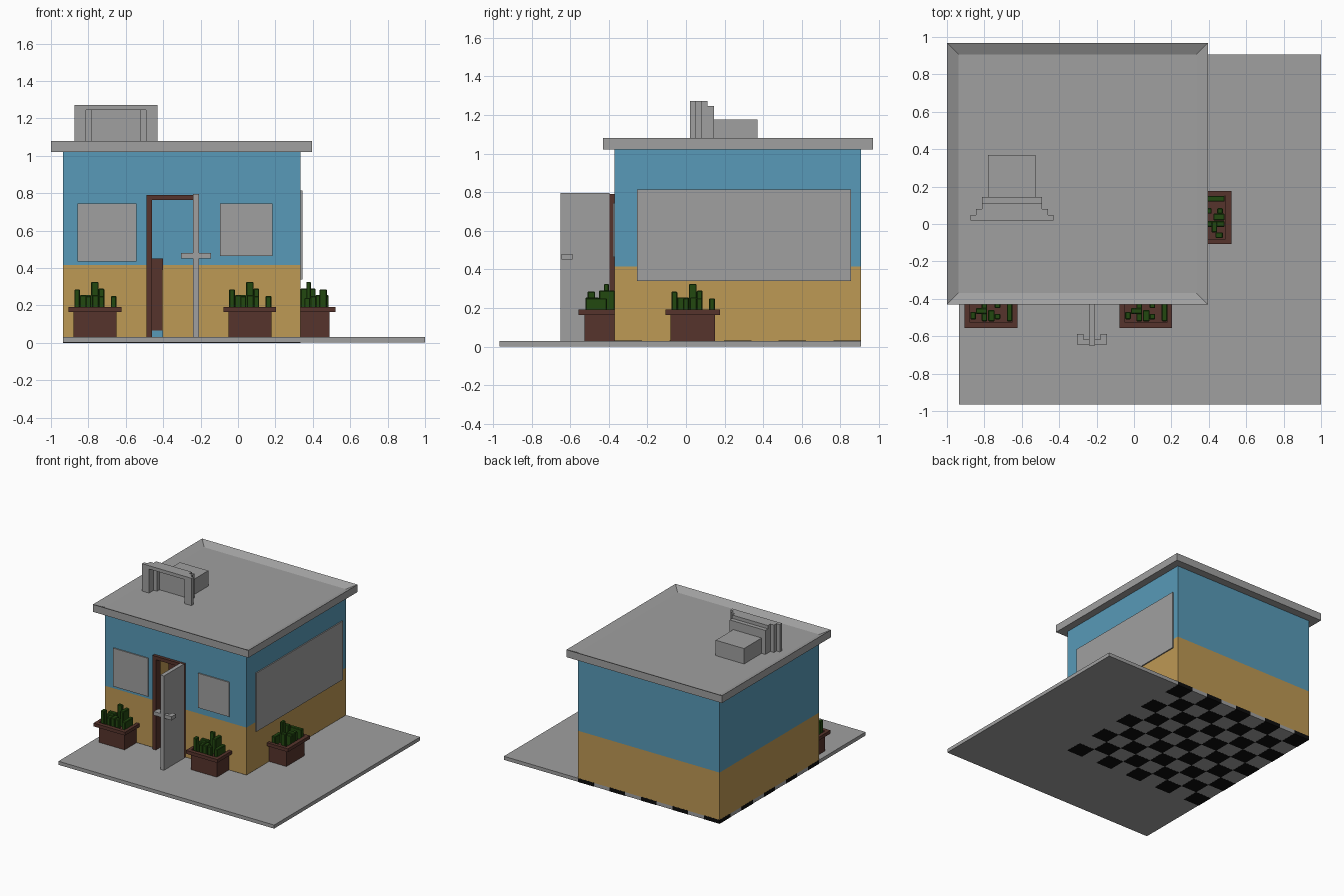
import bpy
import bmesh
from math import radians
from mathutils import Vector

cube = bpy.data.objects.get("Cube")
if cube:
    bpy.data.objects.remove(cube, do_unlink=True)


def material(name, *rgb):
    mat = bpy.data.materials.new(name)
    mat.use_nodes = True
    mat.diffuse_color = (*rgb, 1)
    mat.node_tree.nodes["Principled BSDF"].inputs["Base Color"].default_value = (*rgb, 1)
    return mat


GREY = material("concrete grey", .352, .352, .352)
BLUE = material("wall blue", .098, .323, .479)
TAN = material("wall tan", .515, .319, .089)
BROWN = material("wood brown", .093, .034, .025)
GREEN = material("plant green", .016, .065, .005)
BLACK = material("tile black", .004, .004, .004)


def finish(bm, name, mat, location=(0, 0, 0), turn=0):
    bmesh.ops.recalc_face_normals(bm, faces=bm.faces)
    mesh = bpy.data.meshes.new(name)
    bm.to_mesh(mesh)
    bm.free()
    mesh.materials.append(mat)
    obj = bpy.data.objects.new(name, mesh)
    obj.location = location
    obj.rotation_euler.z = radians(turn)
    bpy.context.collection.objects.link(obj)
    return obj


def add_box(bm, x, y, z):
    """Add a box spanning the given (low, high) ranges."""
    spans = (x, y, z)
    verts = bmesh.ops.create_cube(bm, size=1)["verts"]
    for v in verts:
        v.co = Vector([hi if c > 0 else lo for c, (lo, hi) in zip(v.co, spans)])
    return verts


def boxes(name, mat, *parts, location=(0, 0, 0), turn=0):
    bm = bmesh.new()
    for part in parts:
        add_box(bm, *part)
    return finish(bm, name, mat, location, turn)


# Main dimensions
LEFT, RIGHT = -.935, .335
FRONT, BACK = -.37, .905
FLOOR, SPLIT, TOP = .03, .415, 1.02
THICK = .03
DOOR_L, DOOR_R, DOOR_TOP = -.475, -.225, .775

# Ground slab and checkered floor
boxes("ground_slab", GREY, ((LEFT, 1), (-.965, BACK), (.001, FLOOR)))
COUNT = 9
step_x, step_y = (RIGHT - LEFT) / COUNT, (BACK - FRONT) / COUNT
tiles = []
for i in range(COUNT):
    for j in range(COUNT):
        if (i + j) % 2 == 0:
            x, y = LEFT + i * step_x, FRONT + j * step_y
            edge_x = .001 if i == 0 else 0
            edge_y = .001 if j == COUNT - 1 else 0
            tiles.append(((x - edge_x, x + step_x), (y, y + step_y + edge_y),
                          (0, FLOOR + .001)))
boxes("floor_tiles", BLACK, *tiles)

# Walls in two colour bands, with a doorway in the front
for band, mat, low, high in (("lower", TAN, FLOOR, SPLIT), ("upper", BLUE, SPLIT, TOP)):
    z = (low, high)
    front = (FRONT, FRONT + THICK)
    sides = (FRONT + THICK, BACK - THICK)
    parts = [((LEFT, RIGHT), (BACK - THICK, BACK), z),
             ((LEFT, LEFT + THICK), sides, z),
             ((RIGHT - THICK, RIGHT), sides, z),
             ((LEFT, DOOR_L), front, z),
             ((DOOR_R, RIGHT), front, z)]
    if band == "upper":
        parts.append(((DOOR_L, DOOR_R), front, (DOOR_TOP, TOP)))
    boxes(band + "_walls", mat, *parts)

# Roof tray with raised rim
bm = bmesh.new()
verts = add_box(bm, (-1, .395), (-.43, .968), (TOP, TOP + .06))
top = max(bm.faces, key=lambda f: f.calc_center_median().z)
bmesh.ops.inset_region(bm, faces=[top], thickness=.062, use_even_offset=True)
bmesh.ops.translate(bm, verts=list(top.verts), vec=(0, 0, -.03))
finish(bm, "roof", GREY)


def frame(name, width, height, location, turn=0, border=.03):
    """Bevelled rectangular frame standing on the wall plane, facing -y."""
    bm = bmesh.new()
    w, h = width / 2, height / 2
    face = bm.faces.new([bm.verts.new(p) for p in
                         ((-w, 0, -h), (w, 0, -h), (w, 0, h), (-w, 0, h))])
    bmesh.ops.inset_region(bm, faces=[face], thickness=border, use_even_offset=True)
    bmesh.ops.delete(bm, geom=[face], context="FACES_ONLY")
    obj = finish(bm, name, BROWN, location, turn)
    solid = obj.modifiers.new("depth", "SOLIDIFY")
    solid.thickness = THICK
    solid.offset = 0
    bevel = obj.modifiers.new("soft edges", "BEVEL")
    bevel.width = .006
    bevel.segments = 1


def window(name, width, height, location, turn=0):
    frame(name + "_frame", width, height, location, turn)
    w, h = width / 2 - .015, height / 2 - .015
    boxes(name + "_pane", GREY, ((-w, w), (.006, .016), (-h, h)),
          location=location, turn=turn)


out = THICK / 2
window("front_right_window", .345, .34, (-.7, FRONT - out, .59))
window("front_left_window", .31, .31, (.045, FRONT - out, .605))
window("side_window", 1.14, .505, (RIGHT + out, .3, .577), turn=90)

# Door frame: two jambs and a lintel
deep = (FRONT - .025, FRONT + THICK + .005)
boxes("door_frame", BROWN,
      ((-.49, -.46), deep, (FLOOR, .79)),
      ((-.24, -.21), deep, (FLOOR, .79)),
      ((-.46, -.24), deep, (.762, .79)))

# Open door with a hooked handle on both sides
boxes("door", GREY, ((-.241, -.209), (-.65, FRONT - .026), (FLOOR, .795)))
handle = []
for s in (-1, 1):
    for inner, outer, y in ((.015, .08, (-.645, -.617)), (.045, .08, (-.617, -.588))):
        handle.append((tuple(sorted((s * inner, s * outer))), y, (.45, .48)))
boxes("door_handle", GREY, *handle, location=(-.225, 0, 0))

# Counter inside the doorway
counter_y = (.25, .45)
boxes("counter", BROWN, ((-.8, -.405), counter_y, (.065, .39)),
      ((-.8, -.4), counter_y, (.39, .45)))
boxes("counter_base", BLUE, ((-.8, -.4), counter_y, (FLOOR, .065)))


def planter(name, location, turn=0):
    """Trough against the wall, with blocky succulents; outward is -y."""
    w, rim = .115, .141
    boxes(name + "_box", BROWN,
          ((-w, w), (-.155, 0), (FLOOR, .17)),
          ((-rim, rim), (-.187, -.155), (.165, .192)),
          ((-rim, -w), (-.155, 0), (.165, .192)),
          ((w, rim), (-.155, 0), (.165, .192)),
          location=location, turn=turn)
    # left, right, near wall, far from wall, top
    stems = ((-.11, -.08, .10, .14, .285), (-.11, -.02, .02, .05, .24),
             (-.08, -.02, .08, .11, .255), (-.05, -.02, .05, .15, .25),
             (-.02, .02, .03, .055, .325), (-.015, .02, .09, .15, .255),
             (.02, .05, .0, .08, .29), (.02, .05, .11, .14, .25),
             (.085, .115, .04, .15, .25))
    plants = boxes(name + "_plants", GREEN,
                   *[((a, b), (-d, -c), (.165, top)) for a, b, c, d, top in stems],
                   location=location, turn=turn)
    plants.modifiers.new("chamfer", "BEVEL").width = .004


planter("front_right_planter", (-.765, FRONT, 0))
planter("front_left_planter", (.063, FRONT, 0))
planter("side_planter", (RIGHT, .035, 0), turn=90)

# Rooftop vent: stepped arches, a back panel and a duct box
base = TOP + .03
arches = []
for half, y in ((.222, (.02, .048)), (.192, (.048, .08)), (.16, (.08, .112))):
    arches.append(((-half, half), y, (1.245, 1.272)))
    for s in (-1, 1):
        arches.append((tuple(sorted((s * half, s * .13))) if half < .17 else
                       tuple(sorted((s * half, s * .16))), y, (base, 1.245)))
boxes("vent_arch", GREY, *arches, location=(-.653, 0, 0))
boxes("vent_panel", GREY, ((-.16, .16), (.112, .145), (base, 1.245)),
      location=(-.653, 0, 0))
boxes("vent_duct", GREY, ((-.127, .127), (.145, .37), (base, 1.175)),
      location=(-.653, 0, 0))
